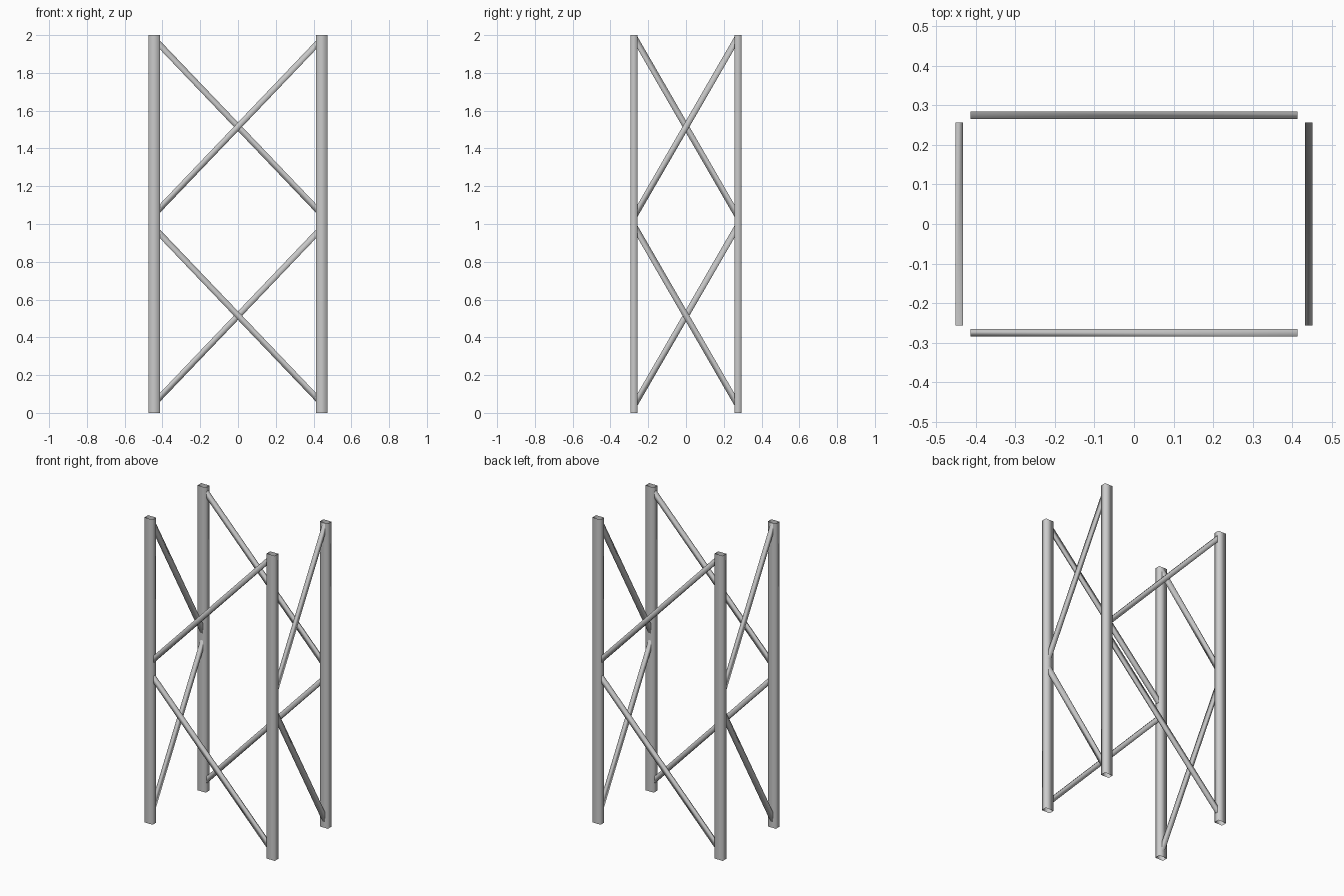
import bpy
from mathutils import Vector

if "Cube" in bpy.data.objects:
    bpy.data.objects.remove(bpy.data.objects["Cube"])

CX, CY = 0.443, 0.2755      # column centres
WX, WY = 0.059, 0.037       # column section
H = 2.0


def open_tube(name, start, end):
    """Skin a four-sided open tube between two matching rings."""
    verts = list(start) + list(end)
    faces = [(i, (i + 1) % 4, (i + 1) % 4 + 4, i + 4) for i in range(4)]
    me = bpy.data.meshes.new(name)
    me.from_pydata(verts, [], faces)
    me.shade_smooth()
    ob = bpy.data.objects.new(name, me)
    bpy.context.collection.objects.link(ob)
    return ob


SQUARE = [(-.5, -.5), (.5, -.5), (.5, .5), (-.5, .5)]

# hollow corner columns
for sx in (-1, 1):
    for sy in (-1, 1):
        ring = [(sx * CX + a * WX, sy * CY + b * WY) for a, b in SQUARE]
        open_tube("corner_column", [(x, y, 0) for x, y in ring],
                  [(x, y, H) for x, y in ring])


def brace(name, origin, along, half, z0, z1, thick, tall):
    """Diagonal tube with plumb-cut ends, from -half to +half."""
    side = Vector((along.y, -along.x, 0))
    def ring(t, z):
        # side x along = up for every face, so winding stays outward
        return [origin + along * t + side * (-a * thick) + Vector((0, 0, z + b * tall))
                for a, b in SQUARE]
    return open_tube(name, ring(-half, z0), ring(half, z1))


# zigzag braces, opposite faces related by a half turn
for s in (1, -1):
    for z in (0.515, 1.515):
        up = 1 if z > 1 else -1
        # front and back braces
        brace("wide_face_brace", Vector((0, -s * CY, 0)), Vector((s, 0, 0)),
              CX - WX / 2, z - up * 0.433, z + up * 0.433, 0.019, 0.046)
        # side braces
        brace("narrow_face_brace", Vector((s * CX, 0, 0)), Vector((0, s, 0)),
              CY - WY / 2, z - up * 0.445, z + up * 0.445, 0.019, 0.064)
